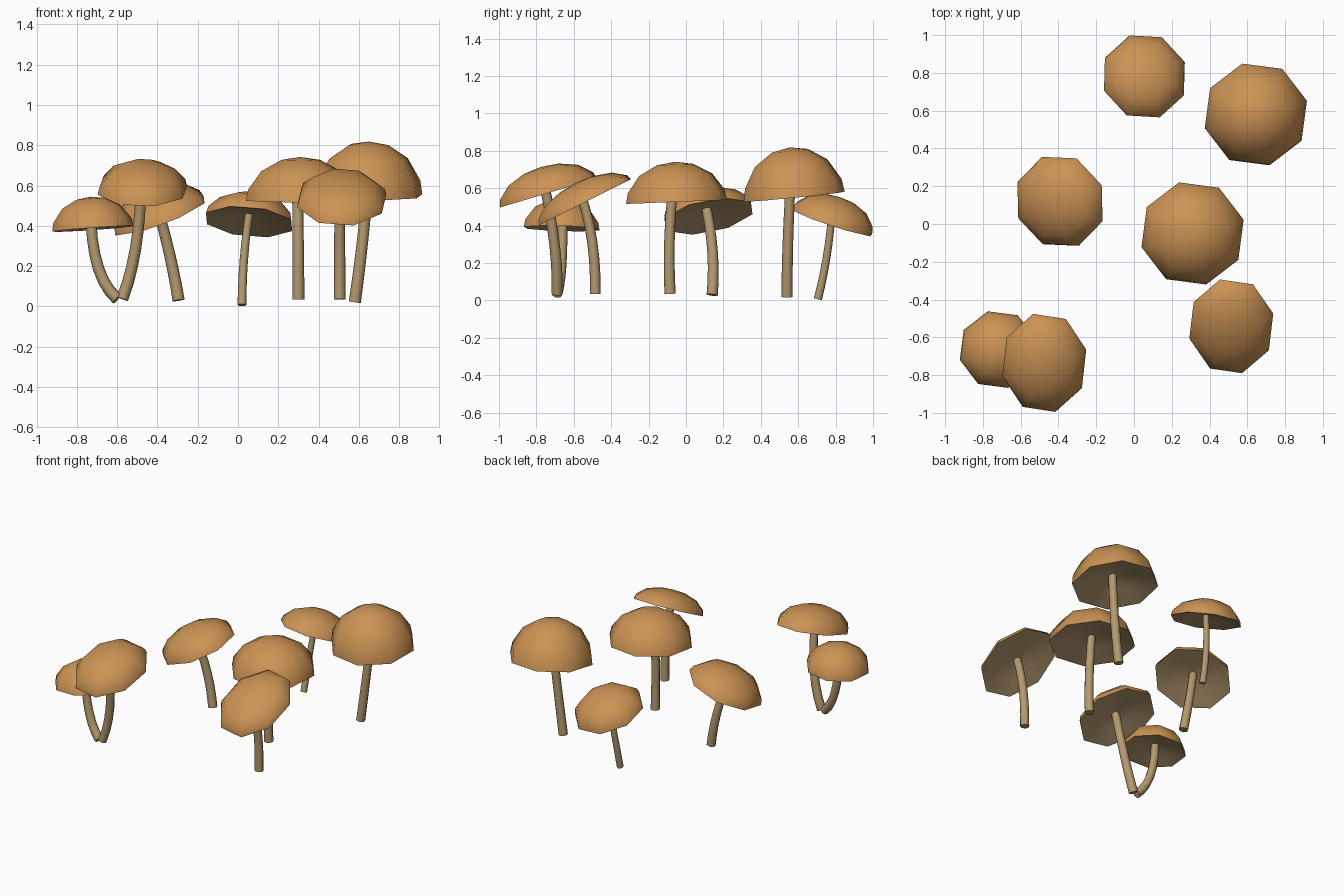
import bpy
import bmesh
from math import sin, cos, radians, tau
from mathutils import Vector, Matrix

SIDES = 8
UP = Vector((0, 0, 1))

# Remove the default cube
cube = bpy.data.objects.get("Cube")
if cube:
    bpy.data.objects.remove(cube, do_unlink=True)


def make_material(name, colour):
    mat = bpy.data.materials.new(name)
    mat.use_nodes = True
    mat.diffuse_color = (*colour, 1)
    shader = next(n for n in mat.node_tree.nodes if n.type == "BSDF_PRINCIPLED")
    shader.inputs["Base Color"].default_value = (*colour, 1)
    shader.inputs["Roughness"].default_value = 0.8
    return mat


CAP_BROWN = make_material("cap_brown", (0.6, 0.29, 0.09))
STEM_TAN = make_material("stem_tan", (0.46, 0.32, 0.16))


def finish(bm, name, materials):
    """Smooth the faces, keep angular borders crisp and link the object."""
    bmesh.ops.recalc_face_normals(bm, faces=bm.faces)
    for face in bm.faces:
        face.smooth = True
    for edge in bm.edges:
        edge.smooth = (len(edge.link_faces) == 2
                       and edge.calc_face_angle(0) < radians(65))
    mesh = bpy.data.meshes.new(name)
    bm.to_mesh(mesh)
    bm.free()
    for mat in materials:
        mesh.materials.append(mat)
    obj = bpy.data.objects.new(name, mesh)
    bpy.context.collection.objects.link(obj)
    return obj


def bridge(bm, lower, upper, material=0):
    for i in range(SIDES):
        j = (i + 1) % SIDES
        face = bm.faces.new((lower[i], lower[j], upper[j], upper[i]))
        face.material_index = material


def fan(bm, ring, tip, material=0):
    for i in range(SIDES):
        face = bm.faces.new((ring[i], ring[(i + 1) % SIDES], tip))
        face.material_index = material


# Cap outlines as (share of radius, share of height), from the rim inwards
DOME = [(1, 0), (0.96, 0.26), (0.72, 0.68), (0.36, 0.93)]
GILLS = [(0.9, 0.03), (0.5, 0.2), (0.16, 0.28)]


def make_cap(name, centre, radii, height, slope, turn):
    """Domed octagonal cap with a hollow underside, tilted by its slope."""
    bm = bmesh.new()

    def ring(share, level):
        verts = []
        for i in range(SIDES):
            a = tau * i / SIDES + radians(turn)
            verts.append(bm.verts.new((radii[0] * share * cos(a),
                                       radii[1] * share * sin(a),
                                       height * level)))
        return verts

    dome = [ring(*p) for p in DOME]
    gills = [dome[0]] + [ring(*p) for p in GILLS]
    for a, b in zip(dome, dome[1:]):
        bridge(bm, a, b)
    fan(bm, dome[-1], bm.verts.new((0, 0, height)))
    for a, b in zip(gills, gills[1:]):
        bridge(bm, a, b, 1)
    fan(bm, gills[-1], bm.verts.new((0, 0, height * 0.3)), 1)

    normal = Vector((*slope, 1)).normalized()
    tilt = UP.rotation_difference(normal).to_matrix().to_4x4()
    bm.transform(Matrix.Translation(centre) @ tilt)
    return finish(bm, name, (CAP_BROWN, STEM_TAN))


def make_stem(name, base, bend, top, radius, steps=6):
    """Tapered tube along a gently bent path."""
    base, bend, top = Vector(base), Vector(bend), Vector(top)
    bm = bmesh.new()
    rings = []
    for s in range(steps + 1):
        t = s / steps
        point = base.lerp(bend, t).lerp(bend.lerp(top, t), t)
        along = (bend - base).lerp(top - bend, t)
        frame = UP.rotation_difference(along.normalized())
        r = radius * (1 - 0.12 * t)
        rings.append([
            bm.verts.new(point + frame @ Vector((r * cos(tau * i / SIDES),
                                                 r * sin(tau * i / SIDES), 0)))
            for i in range(SIDES)])
    for a, b in zip(rings, rings[1:]):
        bridge(bm, a, b)
    bm.faces.new(rings[0])
    bm.faces.new(rings[-1])
    return finish(bm, name, (STEM_TAN,))


# Each mushroom: cap centre, radii, height, slope, turn; stem base, bend, top, radius
MUSHROOMS = {
    "back_small": (((.055, .78, .42), (.23, .24), .14, (.1, .33), 20),
                   ((.02, .705, .007), (.02, .76, .22), (.055, .78, .46), .022)),
    "back_tall": (((.645, .58, .555), (.28, .28), .265, (.02, -.1), 15),
                  ((.58, .54, .02), (.62, .54, .3), (.65, .56, .64), .03)),
    "middle": (((.31, -.05, .527), (.28, .28), .215, (0, -.04), 15),
               ((.3, -.085, .035), (.3, -.1, .3), (.295, -.07, .6), .03)),
    "front_left": (((.515, -.54, .525), (.23, .285), .115, (0, -.5), 15),
                   ((.505, -.485, .035), (.505, -.48, .33), (.505, -.56, .56), .029)),
    "side": (((-.39, .12, .45), (.255, .255), .14, (-.37, -.2), 22),
             ((-.295, .14, .03), (-.33, .16, .25), (-.4, .11, .49), .03)),
    "twin_short": (((-.72, -.665, .385), (.21, .21), .16, (-.07, .03), 15),
                   ((-.6, -.69, .037), (-.72, -.66, .14), (-.73, -.66, .43), .03)),
    "twin_tall": (((-.475, -.735, .575), (.23, .28), .145, (0, -.3), 15),
                  ((-.575, -.69, .037), (-.49, -.68, .25), (-.48, -.755, .61), .03)),
}

for label, (cap, stem) in MUSHROOMS.items():
    make_cap(label + "_cap", *cap)
    make_stem(label + "_stem", *stem)
